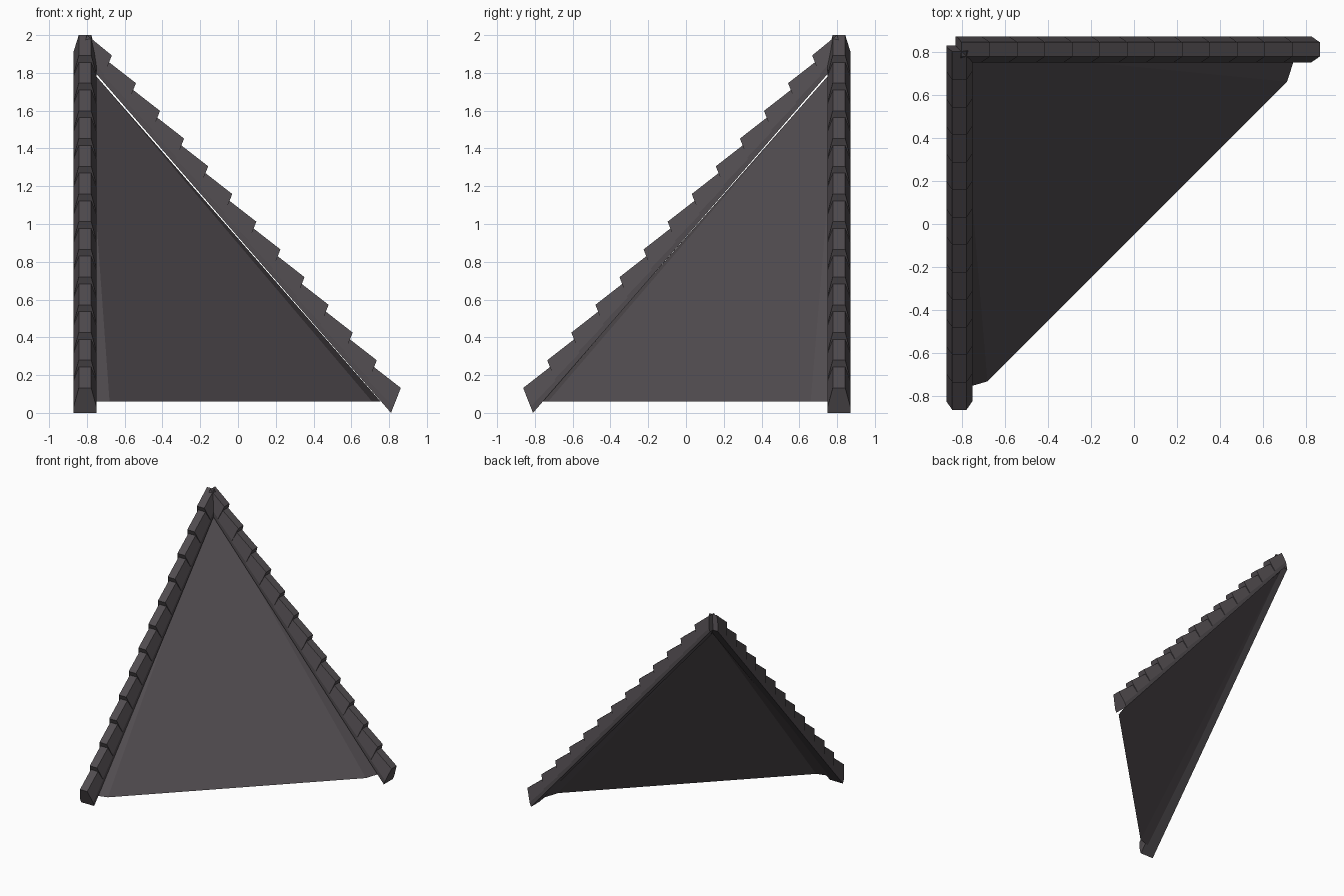
import bpy, bmesh

if "Cube" in bpy.data.objects:
    bpy.data.objects.remove(bpy.data.objects["Cube"])

# single dark slate colour
slate = bpy.data.materials.new("dark slate")
slate.diffuse_color = (0.083, 0.073, 0.080, 1)
slate.use_nodes = True
slate.node_tree.nodes["Principled BSDF"].inputs["Base Color"].default_value = slate.diffuse_color

TILES = 13
STEP = (-0.1275, 0.1467)      # run and rise from one ridge tile to the next
HALF, TOP = 0.06, 0.033       # half widths of a tile at its base and crown


def finish(name, bm, fix_normals=True):
    if fix_normals:
        bmesh.ops.recalc_face_normals(bm, faces=bm.faces)
    mesh = bpy.data.meshes.new(name)
    bm.to_mesh(mesh)
    bm.free()
    mesh.materials.append(slate)
    obj = bpy.data.objects.new(name, mesh)
    bpy.context.collection.objects.link(obj)
    return obj


def section(low, high):
    """Six-sided cap outline between a base point and a crown point (u, z)."""
    k = 0.25
    mid = [a + (b - a) * k for a, b in zip(low, high)]
    return [(low[0], -HALF, low[1]), (mid[0], -HALF, mid[1]),
            (high[0], -TOP, high[1]), (high[0], TOP, high[1]),
            (mid[0], HALF, mid[1]), (low[0], HALF, low[1])]


def ridge(name, place):
    bm = bmesh.new()
    for i in range(TILES):
        u, z = 0.81 + STEP[0] * i, STEP[1] * i
        front = section((u, z), (u + 0.052, z + 0.132))
        if i < TILES - 1:     # crown tucks under the next tile
            back = section((u + STEP[0], z + STEP[1]), (u - 0.093, z + 0.245))
        else:                 # top tile stops short at the peak
            back = section((u - 0.108, z + 0.125), (u - 0.080, z + 0.24))
        a = [bm.verts.new(place(*p)) for p in front]
        b = [bm.verts.new(place(*p)) for p in back]
        bm.faces.new(a)
        bm.faces.new(b[::-1])
        for j in range(6):
            n = (j + 1) % 6
            bm.faces.new((a[j], b[j], b[n], a[n]))
    return finish(name, bm)


# two stepped ridges meeting at the peak
ridge("back_ridge", lambda u, v, z: (u, 0.81 + v, z))
ridge("left_ridge", lambda u, v, z: (-0.81 + v, -u, z))

# sloping roof panel, with narrow bent strips beside the ridges
bm = bmesh.new()
peak = bm.verts.new((-0.81, 0.81, 1.85))
eaves = [bm.verts.new((x, y, 0.06)) for x, y in
         [(-0.80, -0.765), (-0.68, -0.73), (0.71, 0.66), (0.755, 0.80)]]
for p, q in zip(eaves, eaves[1:]):
    bm.faces.new((peak, p, q))
finish("roof_panel", bm, False)
